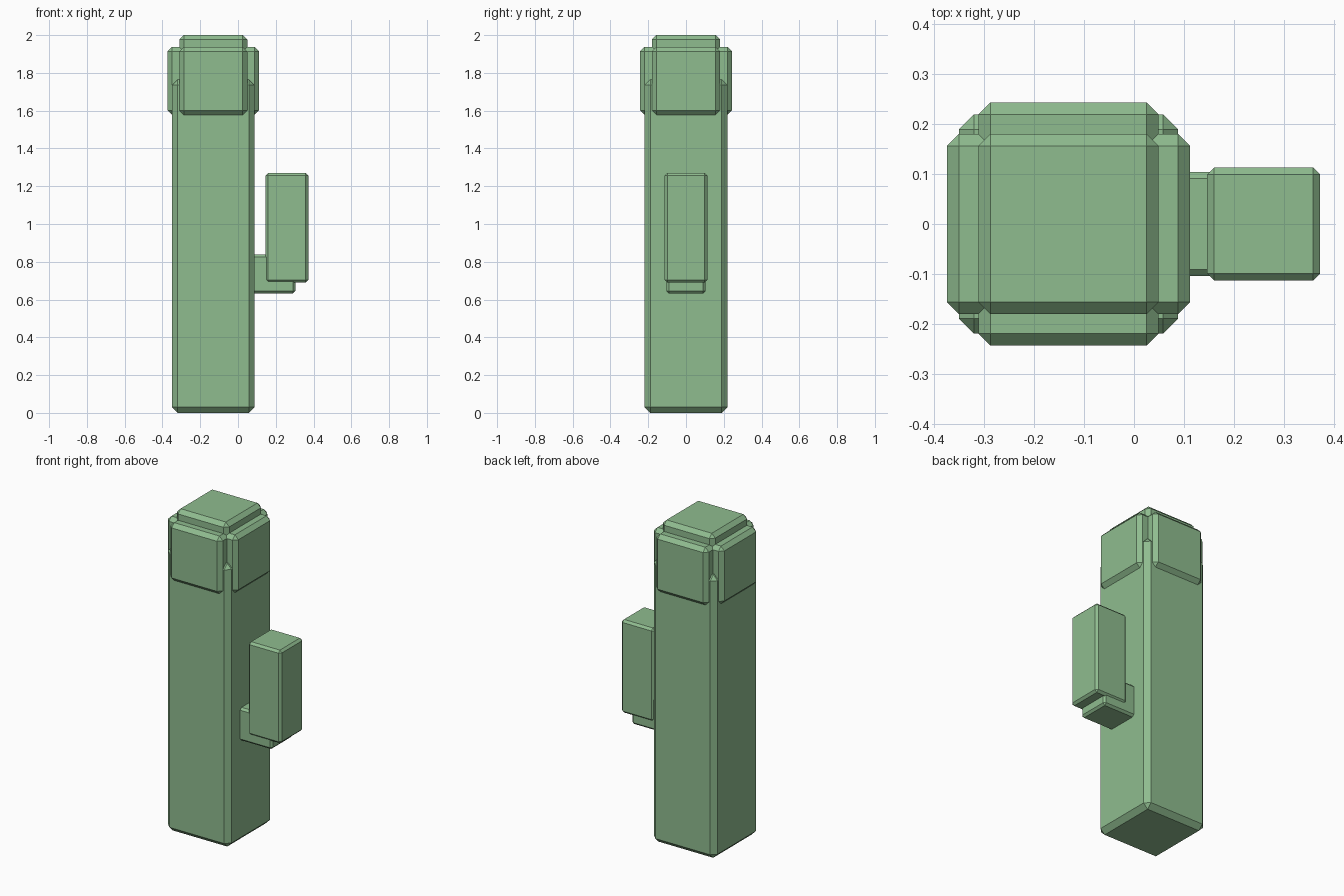
import bpy
import bmesh
from mathutils import Vector

default = bpy.data.objects.get("Cube")
if default:
    bpy.data.objects.remove(default, do_unlink=True)

# Single soft green for the whole plant
green = bpy.data.materials.new("soft_green")
color = (0.275, 0.503, 0.275, 1.0)
green.diffuse_color = color
green.use_nodes = True
green.node_tree.nodes["Principled BSDF"].inputs["Base Color"].default_value = color


def chamfered_box(name, low, high, chamfer):
    """Flat-shaded box between two corners with every edge chamfered."""
    low, high = Vector(low), Vector(high)
    center, size = (low + high) / 2, high - low
    bm = bmesh.new()
    bmesh.ops.create_cube(bm, size=1)
    bmesh.ops.scale(bm, vec=size, verts=bm.verts)
    bmesh.ops.bevel(bm, geom=bm.edges[:], offset=chamfer, offset_type='OFFSET',
                    segments=1, profile=0.5, affect='EDGES')
    mesh = bpy.data.meshes.new(name)
    bm.to_mesh(mesh)
    bm.free()
    mesh.materials.append(green)
    obj = bpy.data.objects.new(name, mesh)
    obj.location = center
    bpy.context.collection.objects.link(obj)
    return obj


# Trunk
axis_x = -0.131
half = 0.219
chamfered_box("trunk", (axis_x - half, -half, 0), (axis_x + half, half, 1.765), 0.03)

# Crown: three crossing slabs, each longest along one axis
crown = Vector((axis_x, 0, 1.758))
for i, name in enumerate(("crown_side_slab", "crown_front_slab", "crown_top_slab")):
    reach = Vector((0.18, 0.18, 0.18))
    reach[i] = 0.243
    chamfered_box(name, crown - reach, crown + reach, 0.024)

# Side arm
chamfered_box("arm_joint", (-0.05, -0.104, 0.633), (0.305, 0.104, 0.838), 0.013)
chamfered_box("arm_upright", (0.146, -0.113, 0.69), (0.372, 0.113, 1.27), 0.014)
